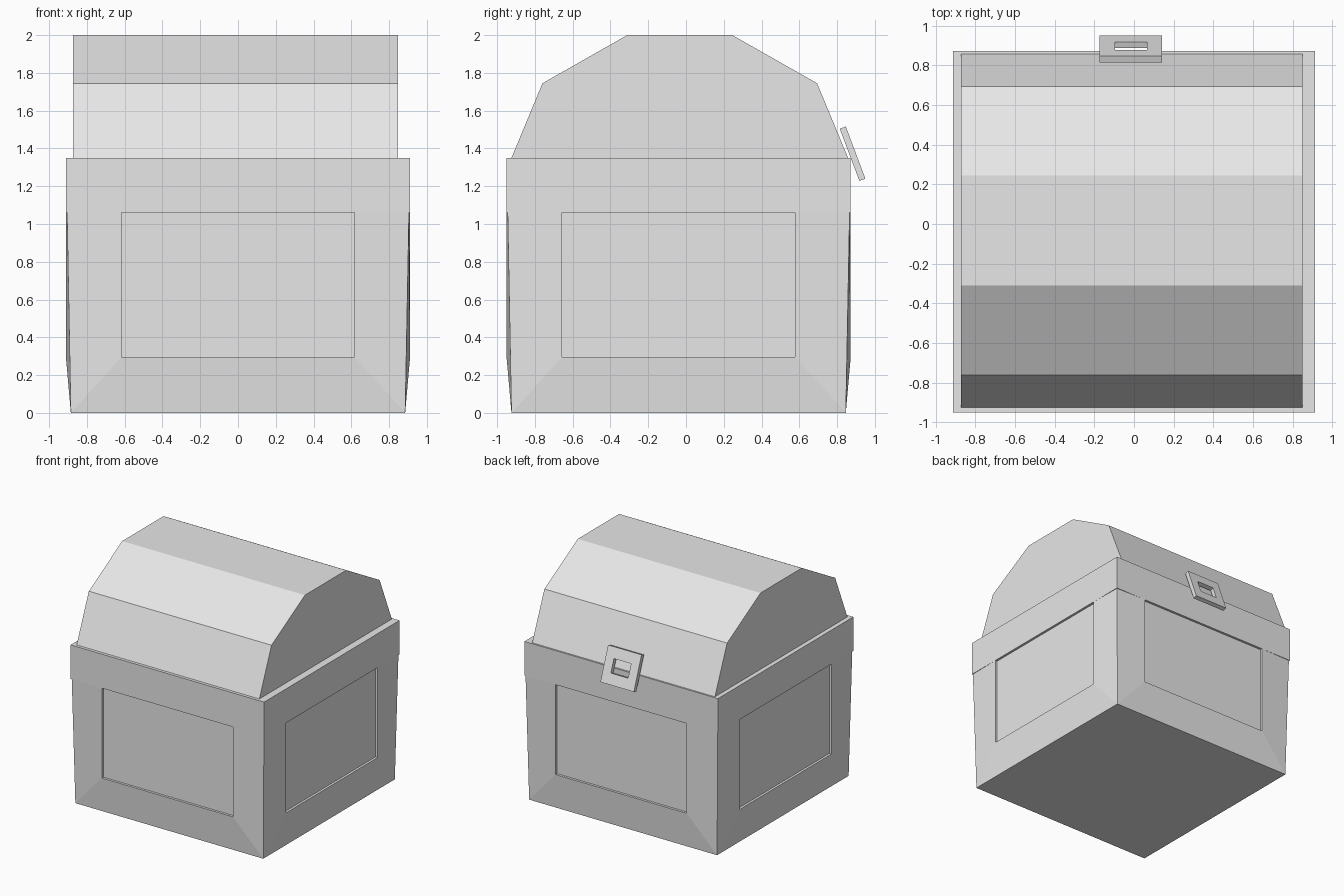
import bpy, bmesh
from math import radians
from mathutils import Matrix, Vector

default = bpy.data.objects.get("Cube")
if default:
    bpy.data.objects.remove(default, do_unlink=True)

# Single plain grey material
GREY = (0.8, 0.8, 0.8, 1)
grey = bpy.data.materials.new("plain grey")
grey.use_nodes = True
grey.diffuse_color = GREY
grey.node_tree.nodes["Principled BSDF"].inputs["Base Color"].default_value = GREY


def finish(name, bm, matrix=Matrix()):
    bmesh.ops.remove_doubles(bm, verts=bm.verts, dist=0.0005)
    bmesh.ops.recalc_face_normals(bm, faces=bm.faces)
    bm.transform(matrix)
    mesh = bpy.data.meshes.new(name)
    bm.to_mesh(mesh)
    bm.free()
    mesh.materials.append(grey)
    obj = bpy.data.objects.new(name, mesh)
    bpy.context.collection.objects.link(obj)
    return obj


def ring(bm, a, b):
    """Join two equal closed loops with quads."""
    for i in range(len(a)):
        j = (i + 1) % len(a)
        bm.faces.new((a[i], a[j], b[j], b[i]))


def rect(bm, w, h, y, z=0):
    """Upright rectangle of vertices, from lower left, facing y."""
    return [bm.verts.new((sx * w / 2, y, z + sz * h / 2))
            for sx, sz in ((-1, -1), (1, -1), (1, 1), (-1, 1))]


HALF = 0.911         # half width of the chest
RIM_LOW, RIM_TOP = 1.06, 1.35
PANEL_LOW = 0.295
CENTRE = Matrix.Translation((0, -0.039, 0))

# Tapered body: the same framed, recessed panel on all four sides
bm = bmesh.new()
foot, shoulder = 0.885, 0.905
panel_h = RIM_LOW - PANEL_LOW
for turn in range(4):
    spin = Matrix.Rotation(radians(90 * turn), 3, "Z")
    outer = [bm.verts.new(p) for p in (
        (-foot, -foot, 0), (foot, -foot, 0),
        (shoulder, -shoulder, RIM_LOW), (-shoulder, -shoulder, RIM_LOW))]
    mid = (RIM_LOW + PANEL_LOW) / 2
    frame = rect(bm, 1.234, panel_h, -HALF, mid)
    recess = rect(bm, 1.234, panel_h, -HALF + 0.02, mid)
    ring(bm, outer, frame)
    ring(bm, frame, recess)
    bm.faces.new(recess)
    bmesh.ops.rotate(bm, verts=outer + frame + recess, matrix=spin)
bmesh.ops.remove_doubles(bm, verts=bm.verts, dist=0.0005)
bm.faces.new([v for v in sorted(
    (v for v in bm.verts if v.co.z < 0.001),
    key=lambda v: Vector((v.co.x, v.co.y)).angle_signed(Vector((1, 0))))])
finish("chest_body", bm, CENTRE)

# Rim band around the top of the body
bm = bmesh.new()
bmesh.ops.create_cube(bm, size=1)
bmesh.ops.scale(bm, verts=bm.verts, vec=(2 * HALF, 2 * HALF, RIM_TOP - RIM_LOW))
finish("chest_rim", bm,
       CENTRE @ Matrix.Translation((0, 0, (RIM_LOW + RIM_TOP) / 2)))

# Faceted lid: half profile mirrored front to back, extruded across x
half_profile = [(0.891, RIM_TOP), (0.727, 1.745), (0.278, 2.0)]
profile = [(-y, z) for y, z in half_profile] + half_profile[::-1]
bm = bmesh.new()
ends = [[bm.verts.new((x, y - 0.033, z)) for y, z in profile]
        for x in (-0.873, 0.848)]
ring(bm, *ends)
for end in ends:
    bm.faces.new(end)
finish("lid", bm)

# Tilted latch plate with a slot right through it
bm = bmesh.new()
t = 0.017
back_out, back_in = rect(bm, 0.315, 0.295, -t), rect(bm, 0.162, 0.115, -t)
face_out, face_in = rect(bm, 0.315, 0.295, t), rect(bm, 0.162, 0.115, t)
for a, b in ((back_out, back_in), (face_out, face_in),
             (back_out, face_out), (back_in, face_in)):
    ring(bm, a, b)
finish("latch", bm, Matrix.Translation((-0.016, 0.882, 1.372))
       @ Matrix.Rotation(radians(20.6), 4, "X"))
